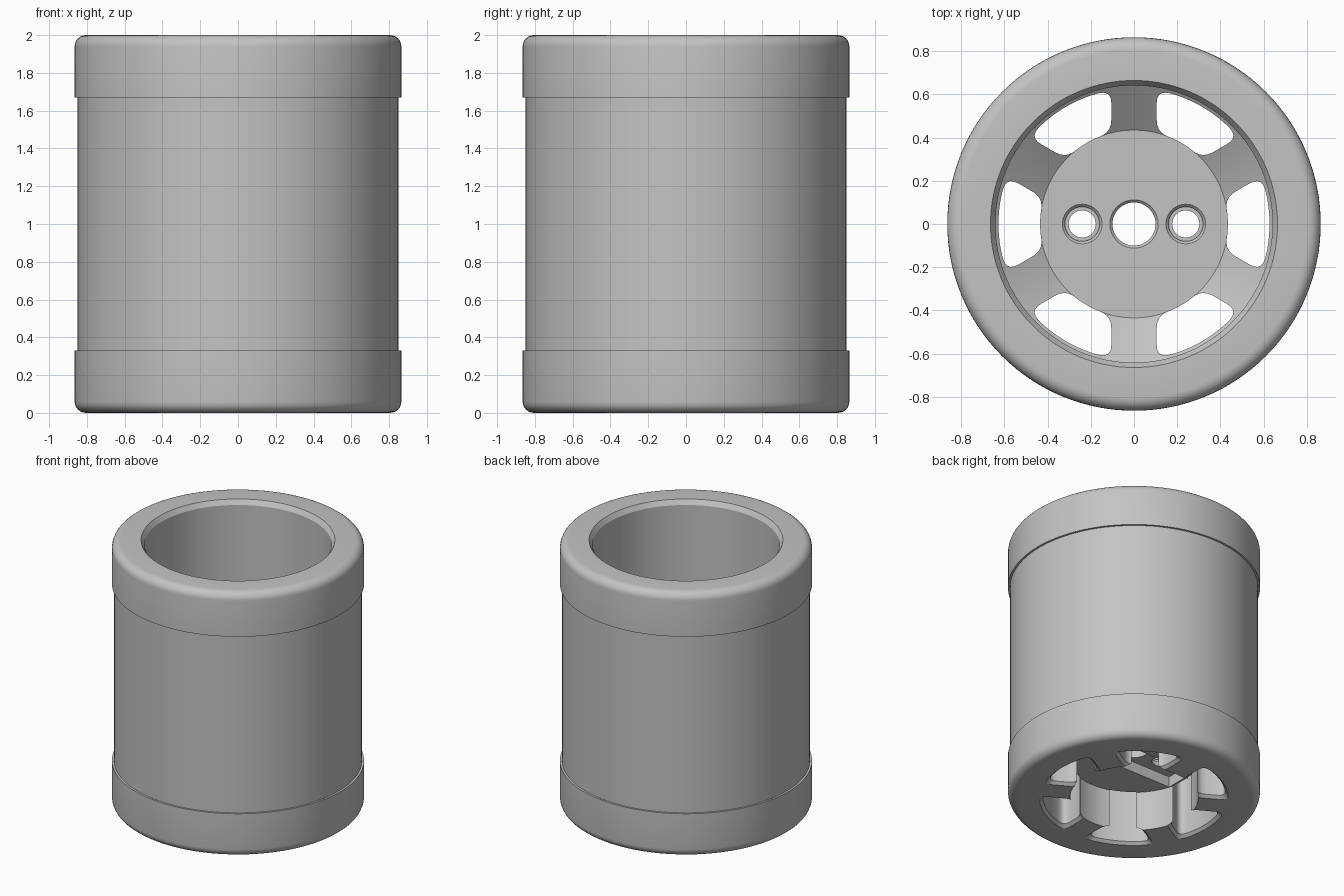
import bpy, bmesh, math
from mathutils import Vector, Matrix

cube = bpy.data.objects.get("Cube")
if cube:
    bpy.data.objects.remove(cube, do_unlink=True)

grey = bpy.data.materials.new("plain grey")
grey.use_nodes = True
grey.diffuse_color = (0.55, 0.55, 0.55, 1)
grey.node_tree.nodes["Principled BSDF"].inputs["Base Color"].default_value = (0.55, 0.55, 0.55, 1)


def make_object(name, bm):
    bmesh.ops.recalc_face_normals(bm, faces=bm.faces)
    mesh = bpy.data.meshes.new(name)
    bm.to_mesh(mesh)
    bm.free()
    mesh.materials.append(grey)
    obj = bpy.data.objects.new(name, mesh)
    bpy.context.collection.objects.link(obj)
    return obj


def lathe(name, profile, steps, center=(0, 0, 0)):
    """Turn an (r, z) profile that starts and ends on the axis."""
    bm = bmesh.new()
    verts = [bm.verts.new((r, 0, z)) for r, z in profile]
    edges = [bm.edges.new(pair) for pair in zip(verts, verts[1:])]
    bmesh.ops.spin(bm, geom=verts + edges, cent=(0, 0, 0), axis=(0, 0, 1),
                   angle=math.tau, steps=steps, use_duplicate=False)
    bmesh.ops.remove_doubles(bm, verts=bm.verts, dist=0.0002)
    bmesh.ops.translate(bm, verts=bm.verts, vec=center)
    return make_object(name, bm)


def fillet(r, z, size, start):
    """Quarter arc around (r, z), running from the start angle."""
    return [(r + size * math.cos(math.radians(start + a)),
             z + size * math.sin(math.radians(start + a))) for a in range(0, 91, 15)]


def window_outline(grow):
    """Rounded opening between two parallel-sided spokes, centred on +x."""
    half = 0.105 - grow
    inner, outer, trim = 0.435 - grow, 0.628 + grow, 0.06

    def side_angle(r):
        return math.pi / 6 - math.asin(half / r)

    def polar(r, a):
        return Vector((r * math.cos(a), r * math.sin(a)))

    def corner(r, inward):
        a = side_angle(r)
        p0, p1 = polar(r, a - trim / r), polar(r, a)
        p2 = polar(r + inward * trim, side_angle(r + inward * trim))
        return [p0 * (1 - t) ** 2 + p1 * 2 * t * (1 - t) + p2 * t * t
                for t in (i / 5 for i in range(6))]

    def arc(r):
        a = side_angle(r) - trim / r
        return [polar(r, a * i / 6) for i in range(6)]

    upper = arc(outer) + corner(outer, -1) + corner(inner, 1)[::-1] + arc(inner)[::-1]
    lower = [Vector((p.x, -p.y)) for p in upper[-2:0:-1]]
    return upper + lower


def window_cutter(angle):
    bm = bmesh.new()
    rings = []
    # The lowest section flares to leave a chamfered lip
    for z, grow in ((-0.02, 0.04), (0.02, 0), (0.9, 0)):
        rings.append([bm.verts.new((p.x, p.y, z)) for p in window_outline(grow)])
    n = len(rings[0])
    for low, high in zip(rings, rings[1:]):
        for i in range(n):
            j = (i + 1) % n
            bm.faces.new((low[i], low[j], high[j], high[i]))
    bm.faces.new(rings[0][::-1])
    bm.faces.new(rings[-1])
    bmesh.ops.rotate(bm, verts=bm.verts, matrix=Matrix.Rotation(angle, 3, 'Z'))
    return make_object("window_cutter", bm)


def box_cutter(size, center):
    bm = bmesh.new()
    bmesh.ops.create_cube(bm, size=1)
    bmesh.ops.scale(bm, verts=bm.verts, vec=size)
    bmesh.ops.translate(bm, verts=bm.verts, vec=center)
    return make_object("slot_cutter", bm)


# Drum: banded outer wall, open bore, dished floor and recess underneath
floor_z, recess_z, hub_r = 0.45, 0.30, 0.435
profile = [(0, recess_z), (hub_r + 0.005, recess_z), (hub_r + 0.005, 0)]
profile += fillet(0.805, 0.06, 0.06, -90)
profile += [(0.865, 0.33), (0.85, 0.33), (0.85, 1.67), (0.865, 1.67)]
profile += fillet(0.805, 1.94, 0.06, 0)
profile += [(0.665, 2), (0.642, 1.965), (0.642, 0.60), (hub_r, floor_z), (0, floor_z)]
drum = lathe("drum", profile, 128)

# Openings: six windows, a slot across the hub underside, three hub holes
cutters = [window_cutter(i * math.pi / 3) for i in range(6)]
cutters.append(box_cutter((0.84, 0.25, 0.2), (0, 0, 0.28)))
cutters.append(lathe("centre_hole_cutter", [
    (0, 0.1), (0.1, 0.1), (0.1, floor_z - 0.012), (0.124, floor_z + 0.012),
    (0, floor_z + 0.012)], 48))
for x in (-0.24, 0.24):
    cutters.append(lathe("bolt_hole_cutter", [
        (0, 0.1), (0.063, 0.1), (0.063, floor_z - 0.035), (0.08, floor_z - 0.035),
        (0.08, floor_z - 0.012), (0.104, floor_z + 0.012), (0, floor_z + 0.012)],
        40, (x, 0, 0)))

for cutter in cutters:
    cutter.hide_render = True
    mod = drum.modifiers.new("cut", 'BOOLEAN')
    mod.operation = 'DIFFERENCE'
    mod.solver = 'EXACT'
    mod.object = cutter

# Bake the cuts and discard the cutters
graph = bpy.context.evaluated_depsgraph_get()
graph.update()
baked = bpy.data.meshes.new_from_object(drum.evaluated_get(graph))
drum.modifiers.clear()
drum.data = baked
for cutter in cutters:
    bpy.data.objects.remove(cutter, do_unlink=True)

bpy.ops.object.select_all(action='DESELECT')
drum.select_set(True)
bpy.context.view_layer.objects.active = drum
bpy.ops.object.shade_smooth_by_angle(angle=math.radians(30))
